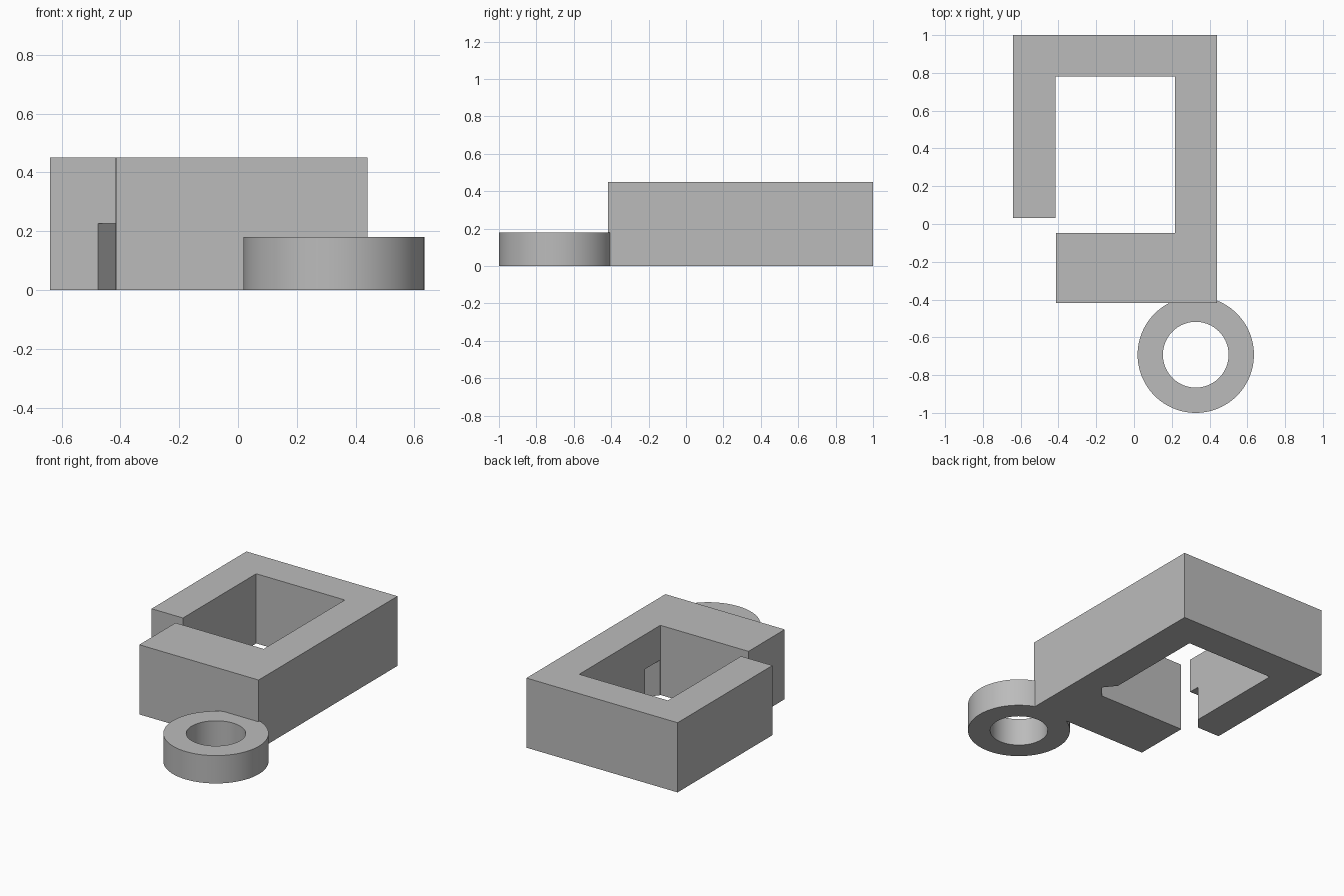
import bpy, bmesh, math

cube = bpy.data.objects.get("Cube")
if cube:
    bpy.data.objects.remove(cube, do_unlink=True)

grey = bpy.data.materials.new("plain grey")
grey.use_nodes = True
colour = (0.5, 0.5, 0.5, 1)
grey.diffuse_color = colour
grey.node_tree.nodes["Principled BSDF"].inputs["Base Color"].default_value = colour


def prism(name, outline, z0, z1):
    """Extrude a counter-clockwise outline from z0 to z1."""
    bm = bmesh.new()
    base = bm.faces.new([bm.verts.new((x, y, z0)) for x, y in outline])
    top = bmesh.ops.extrude_face_region(bm, geom=[base])["geom"]
    bmesh.ops.translate(bm, vec=(0, 0, z1 - z0),
                        verts=[v for v in top if isinstance(v, bmesh.types.BMVert)])
    bmesh.ops.recalc_face_normals(bm, faces=bm.faces)
    mesh = bpy.data.meshes.new(name)
    bm.to_mesh(mesh)
    bm.free()
    mesh.materials.append(grey)
    obj = bpy.data.objects.new(name, mesh)
    bpy.context.collection.objects.link(obj)
    return obj


def circle(cx, cy, r, n=96):
    return [(cx + r * math.cos(2 * math.pi * i / n),
             cy + r * math.sin(2 * math.pi * i / n)) for i in range(n)]


def cut(obj, cutter):
    """Subtract the cutter, apply the result and drop the cutter."""
    mod = obj.modifiers.new("cut", 'BOOLEAN')
    mod.operation = 'DIFFERENCE'
    mod.solver = 'EXACT'
    mod.object = cutter
    cutter.hide_render = True
    bpy.ops.object.select_all(action='DESELECT')
    bpy.context.view_layer.objects.active = obj
    obj.select_set(True)
    bpy.ops.object.modifier_apply(modifier=mod.name)
    bpy.data.objects.remove(cutter, do_unlink=True)


# Open frame: long arm, back wall, side wall and thick front block
left, right, front, back = -0.64, 0.44, -0.418, 1.0
arm_in, wall_in, back_in = -0.416, 0.217, 0.78
block_in, arm_end, block_side = -0.048, 0.032, -0.413
frame = prism("clip_frame", [
    (block_side, front), (right, front), (right, back), (left, back),
    (left, arm_end), (arm_in, arm_end), (arm_in, back_in),
    (wall_in, back_in), (wall_in, block_in), (block_side, block_in)], 0, 0.45)

# Pointed notches in the lower half of both inner walls
for x in (arm_in, wall_in):
    dx, dy = 0.061, 0.075
    cut(frame, prism("notch_cutter", [
        (x - dx, arm_end), (x, arm_end - dy),
        (x + dx, arm_end), (x, arm_end + dy)], -0.1, 0.226))

# Hanging ring beside the front corner
ring = prism("hanging_ring", circle(0.327, -0.692, 0.308), 0, 0.18)
cut(ring, prism("ring_hole_cutter", circle(0.327, -0.692, 0.174), -0.1, 0.3))
bpy.ops.object.shade_smooth_by_angle(angle=math.radians(30))
